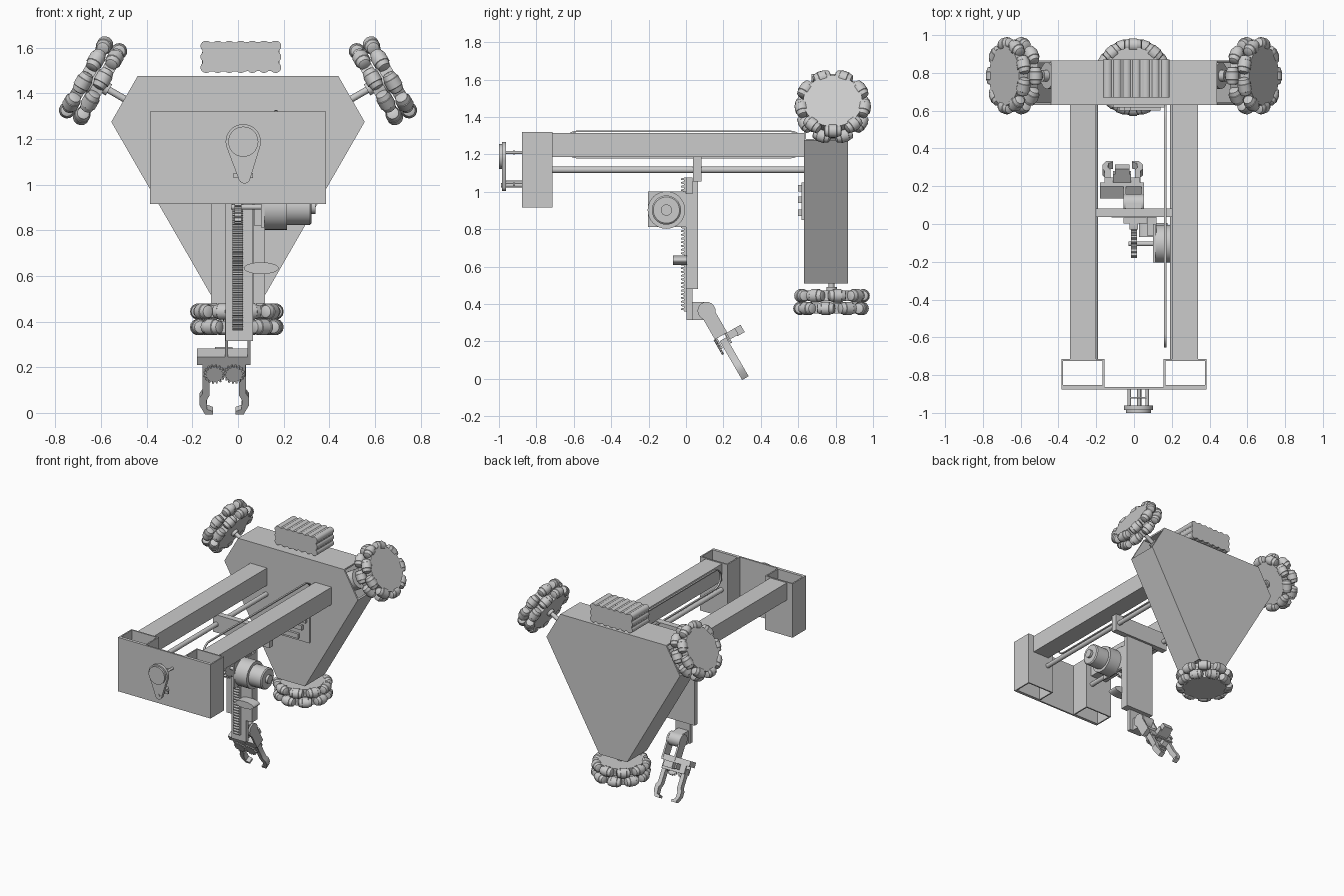
import bpy, bmesh
from math import sin, cos, pi, radians
from mathutils import Matrix, Vector

if "Cube" in bpy.data.objects:
    bpy.data.objects.remove(bpy.data.objects["Cube"])

I = Matrix.Identity(4)
# axis frames: local z of a profile extruded along world x / y / z
ALONG_X = Matrix(((0, 0, 1, 0), (1, 0, 0, 0), (0, 1, 0, 0), (0, 0, 0, 1)))   # profile (y, z)
ALONG_Y = Matrix(((1, 0, 0, 0), (0, 0, 1, 0), (0, 1, 0, 0), (0, 0, 0, 1)))   # profile (x, z)


def finish(name, bm, m=I):
    bm.transform(m)
    bmesh.ops.recalc_face_normals(bm, faces=bm.faces)
    me = bpy.data.meshes.new(name)
    bm.to_mesh(me)
    bm.free()
    ob = bpy.data.objects.new(name, me)
    bpy.context.collection.objects.link(ob)
    return ob


def box(name, x0, x1, y0, y1, z0, z1, m=I):
    bm = bmesh.new()
    bmesh.ops.create_cube(bm, size=1, matrix=Matrix.Translation(((x0+x1)/2, (y0+y1)/2, (z0+z1)/2))
                          @ Matrix.Diagonal((x1-x0, y1-y0, z1-z0, 1)))
    return finish(name, bm, m)


def add_rings(bm, rings, closed=False):
    """Skin a list of point loops; cap the ends unless closed."""
    vs = [[bm.verts.new(p) for p in r] for r in rings]
    n = len(vs[0])
    pairs = list(zip(vs, vs[1:])) + ([(vs[-1], vs[0])] if closed else [])
    for a, b in pairs:
        for i in range(n):
            bm.faces.new((a[i], a[(i+1) % n], b[(i+1) % n], b[i]))
    if not closed:
        bm.faces.new(vs[0])
        bm.faces.new(vs[-1])


def prism(name, pts, a, b, frame, m=I):
    bm = bmesh.new()
    add_rings(bm, [[(x, y, h) for x, y in pts] for h in (a, b)])
    return finish(name, bm, m @ frame)


def hollow(name, outer, inner, a, b, frame):
    bm = bmesh.new()
    add_rings(bm, [[(x, y, h) for x, y in p] for p, h in ((outer, a), (outer, b), (inner, b), (inner, a))], True)
    return finish(name, bm, frame)


def circle(r, n=32, cx=0, cy=0, sy=1):
    return [(cx + r*cos(2*pi*i/n), cy + sy*r*sin(2*pi*i/n)) for i in range(n)]


def add_lathe(bm, prof, n, m):
    add_rings(bm, [[m @ Vector((x, y, h)) for x, y in circle(r, n)] for r, h in prof])


def lathe(name, prof, m, n=32):
    bm = bmesh.new()
    add_lathe(bm, prof, n, m)
    return finish(name, bm)


def gear(teeth, r0, r1, cx=0, cy=0):
    return [(cx + r*cos(2*pi*(i+k)/teeth), cy + r*sin(2*pi*(i+k)/teeth))
            for i in range(teeth) for r, k in ((r0, 0), (r0, .3), (r1, .45), (r1, .8))]


def stadium(y0, y1, z0, z1):
    r, zc = (z1-z0)/2, (z0+z1)/2
    a = [pi/2 + pi*i/12 for i in range(13)]
    return [(y0+r + r*cos(t), zc + r*sin(t)) for t in a] + [(y1-r - r*cos(t), zc - r*sin(t)) for t in a]


# body shell: truncated triangle, open at its three corners
T = 0.012
hexa = [(-.44, 1.475), (.44, 1.475), (.555, 1.275), (.115, .51), (-.115, .51), (-.555, 1.275)]
prism('body_front_plate', hexa, .63, .63+T, ALONG_Y)
prism('body_back_plate', hexa, .865-T, .865, ALONG_Y)
box('body_top_plate', -.44, .44, .63+T, .865-T, 1.475-T, 1.475)
for s in (-1, 1):
    prism('body_side_plate', [(s*.555, 1.275), (s*.115, .51), (s*(.115-.87*T), .51+T/2),
                              (s*(.555-.87*T), 1.275+T/2)], .63+T, .865-T, ALONG_Y)


# omni wheels with two staggered rows of barrel rollers, plus motor and shaft
def omni_wheel(centre, axis, inset):
    m = Matrix.Translation(centre) @ Vector(axis).to_track_quat('Z', 'X').to_matrix().to_4x4()
    bm = bmesh.new()
    barrel = [(.018, -.047), (.027, -.043), (.033, -.022), (.036, -.02), (.036, .02),
              (.033, .022), (.027, .043), (.018, .047)]
    for row, h in enumerate((-.034, .034)):
        add_lathe(bm, [(.158, h-.027), (.158, h+.027)], 48, m)
        for i in range(9):
            spin = Matrix.Rotation(2*pi*(i + row/2)/9, 4, 'Z')
            add_lathe(bm, barrel, 14, m @ spin @ Matrix.Translation((.169, 0, h)) @ Matrix.Rotation(pi/2, 4, 'X'))
    add_lathe(bm, [(.06, -.01), (.06, .01)], 24, m)
    finish('omni_wheel', bm)
    lathe('wheel_shaft', [(.015, -inset-.02), (.015, -.08), (.028, -.08), (.028, -.05)], m, 20)
    lathe('wheel_motor', [(.07, -inset-.2), (.07, -inset-.03), (.03, -inset-.03), (.03, -inset)], m)


omni_wheel((-.005, .778, .41), (0, 0, -1), .13)
for s in (-1, 1):
    omni_wheel((s*.635, .785, 1.455), (s*cos(pi/6), 0, .5), .17)

# battery pack with a scalloped outline
lobes, r = [], .0253
for cx, cz, a0, n in ((1, 0, -90, 3), (0, 1, 0, 7), (-1, 0, 90, 3), (0, -1, 180, 7)):
    for i in range(n):
        k = (i - (n-1)/2) * 2 * (r if n == 7 else .0233)
        ox, oz = (cx*6*r, k*cx) if n == 3 else (-k*cz, cz*.0466)
        for t in range(6):
            a = radians(a0 + 90*cx*cx + 50*(t/2.5 - 1) + (0 if cx else 90))
            lobes.append((.0125 + ox + r*cos(a), 1.56 + oz + .95*r*sin(a)))
prism('battery_pack', lobes, .67, .87, ALONG_Y)

# electronics on the front of the body
box('control_board', -.11, .16, .618, .63, .85, 1.05)
for i, z in enumerate((.87, .94, 1.0)):
    box('board_component', -.08 + .03*i, .08 + .03*i, .6, .618, z, z+.035)

# horizontal beams, guide rods, end boxes
for s in (-1, 1):
    x0, x1 = sorted((s*.2, s*.338))
    box('beam', x0, x1, -.715, .632, 1.185, 1.315)
    prism('guide_rod', circle(.0175, 20, s*.207, 1.117), -.72, .632, ALONG_Y)
    a, b = sorted((s*.157, s*.385))
    rect = lambda e: [(a+e, -.863+e), (b-e, -.863+e), (b-e, -.715-e), (a+e, -.715-e)]
    hollow('end_tube', rect(0), rect(.01), .915, 1.32, I)
box('end_plate', -.385, .385, -.876, -.863, .915, 1.32)

# drive belt loop beside the right beam
hollow('drive_belt', stadium(-.655, .632, 1.178, 1.327), stadium(-.647, .624, 1.186, 1.319), .16, .173, ALONG_X)

# teardrop belt cover on the end plate
drop = [(.023 + .077*cos(a), 1.188 + .077*sin(a)) for a in [radians(-15 + 210*i/24) for i in range(25)]]
drop += [(.028 + .026*cos(a), 1.031 + .026*sin(a)) for a in [radians(195 + 150*i/10) for i in range(11)]]
prism('cover_plate', drop, -.985, -.962, ALONG_Y)
prism('cover_disc', circle(.066, 40, .023, 1.188), -1, -.985, ALONG_Y)
prism('cover_pin', circle(.012, 16, .028, 1.035), -.99, -.876, ALONG_Y)
for x, z in ((-.025, 1.21), (.07, 1.21), (.028, 1.05)):
    prism('cover_post', circle(.009, 12, x, z), -.962, -.87, ALONG_Y)
for z in (1.04, 1.21):
    box('cover_bracket', -.02, .065, -.925, -.915, z-.01, z+.01)

# carriage and vertical guide
box('carriage', -.235, .235, .037, .082, 1.055, 1.188)
box('vertical_guide', -.118, .118, .034, .065, .48, 1.057)
box('slider', -.055, .065, .003, .034, .315, 1.075)

# toothed rack
teeth = [(.003, .36)]
n, p = 36, .715/36
for i in range(n):
    z = .36 + i*p
    teeth += [(-.01, z), (-.01, z + .3*p), (-.028, z + .45*p), (-.028, z + .8*p)]
prism('rack', teeth + [(-.01, 1.075), (.003, 1.075)], -.024, .021, ALONG_X)

# lift motor with pinion
M = Matrix.Translation((0, -.105, .902)) @ ALONG_X
lathe('lift_motor', [(.1, .115), (.1, .215), (.078, .215), (.078, .315), (.07, .322), (.03, .322), (.03, .34)], M, 40)
lathe('pinion_shaft', [(.012, -.03), (.012, .115)], M, 16)
prism('pinion', gear(16, .058, .075), -.015, .015, M)
box('motor_plate', .1, .115, -.203, .0, .812, 1.0)
box('motor_mount', .07, .118, -.06, .034, .82, .99)
box('guide_rail', .068, .118, .0, .034, .48, .99)
prism('rack_guide', circle(.076, 32, .102, .634, .34), -.07, .005, ALONG_Y)

# wrist joint
wrist = [(.03, .315), (.11, .315)] + [(.11 + .048*cos(a), .363 + .048*sin(a))
         for a in [radians(-75 + 15*i) for i in range(11)]] + [(.11, .411), (.03, .411)]
prism('wrist_block', wrist, -.045, .04, ALONG_X)

# gripper, built hanging down local -z and tilted about the wrist
G = Matrix.Translation((0, .11, .363)) @ Matrix.Rotation(radians(30), 4, 'X')
for x in (-.056, .041):
    prism('wrist_fork', circle(.048, 24), x, x+.013, ALONG_X, G)
    box('wrist_fork_arm', x, x+.013, -.038, .038, -.15, 0, G)
box('wrist_base', -.18, .054, -.036, .036, -.155, -.115, G)
box('gripper_servo', -.11, -.015, .02, .085, -.195, -.155, G)
box('servo_cap', -.1, -.025, .075, .12, -.2, -.155, G)
for v in (-.034, .024):
    box('gripper_plate', -.155, .032, v, v+.01, -.215, -.14, G)
finger = [(.03, .175), (.03, .21), (.065, .22), (.065, .32), (.078, .345), (.075, .39), (.05, .4), (.05, .415),
          (.085, .415), (.108, .37), (.108, .33), (.095, .31), (.095, .175)]
for s in (-1, 1):
    prism('finger', [(-.06 + s*d, -u) for d, u in finger], -.02, .02, ALONG_Y, G)
    prism('finger_gear', gear(16, .036, .046, -.06 + s*.043, -.2), -.046, -.034, ALONG_Y, G)

# smooth shading on round parts, sharp edges kept
bpy.ops.object.select_all(action='SELECT')
bpy.context.view_layer.objects.active = bpy.context.scene.objects[0]
bpy.ops.object.shade_smooth_by_angle(angle=radians(35))
